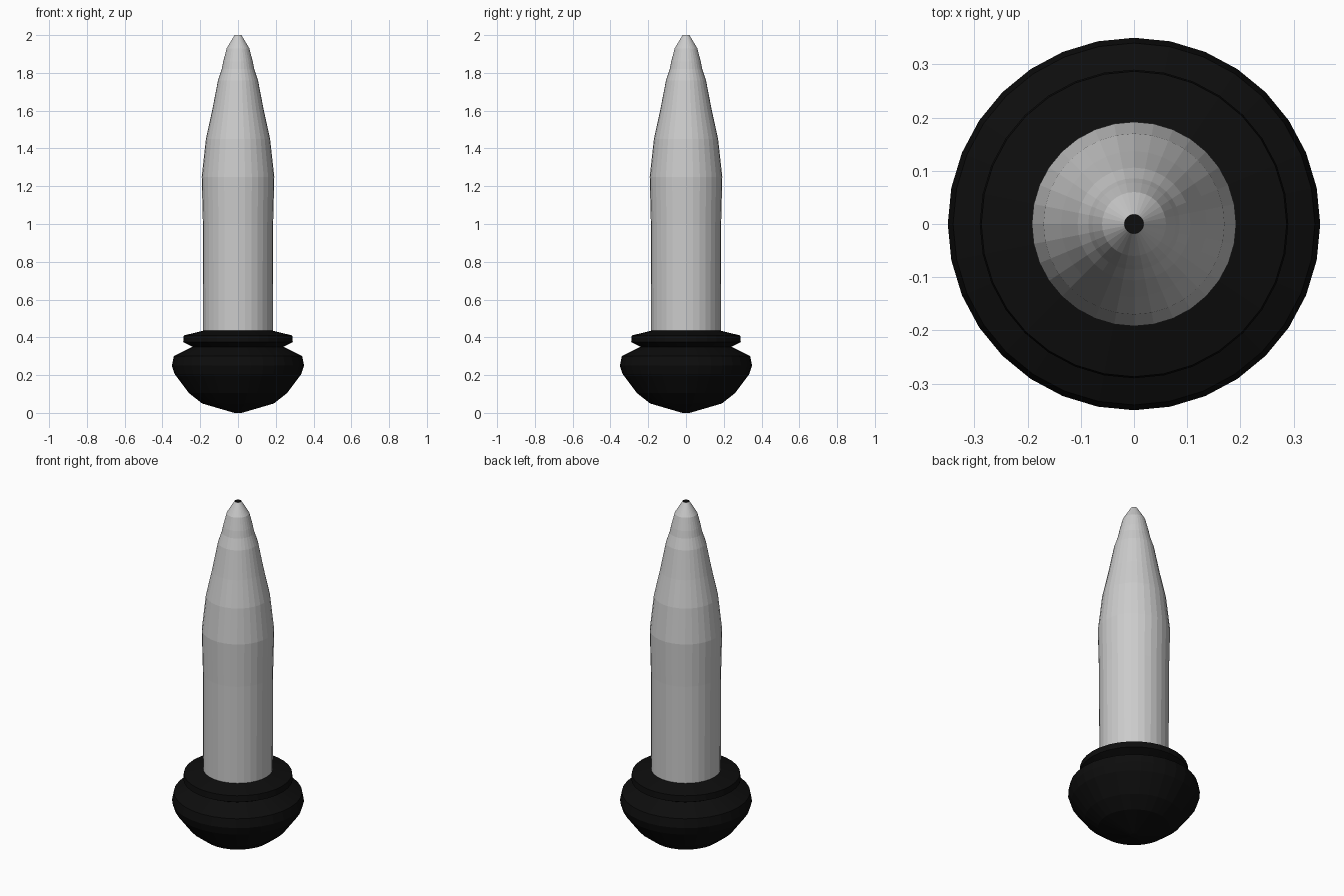
import bpy, bmesh, math

if "Cube" in bpy.data.objects:
    bpy.data.objects.remove(bpy.data.objects["Cube"])

SIDES = 32


def lathe(name, profile, mat=None, cap_top=False, cap_bottom=False):
    """Spin a (radius, height) profile around z with flat faces."""
    bm = bmesh.new()
    rings = []
    for r, z in profile:
        rings.append([bm.verts.new((r * math.cos(2 * math.pi * i / SIDES),
                                    r * math.sin(2 * math.pi * i / SIDES), z))
                      for i in range(SIDES)])
    for a, b in zip(rings, rings[1:]):
        for i in range(SIDES):
            j = (i + 1) % SIDES
            bm.faces.new((a[i], a[j], b[j], b[i]))
    if cap_bottom:
        bm.faces.new(rings[0][::-1])
    if cap_top:
        bm.faces.new(rings[-1])
    mesh = bpy.data.meshes.new(name)
    bm.to_mesh(mesh)
    bm.free()
    if mat:
        mesh.materials.append(mat)
    obj = bpy.data.objects.new(name, mesh)
    bpy.context.collection.objects.link(obj)
    return obj


black = bpy.data.materials.new("black")
black.diffuse_color = (0.004, 0.004, 0.004, 1)
black.use_nodes = True
black.node_tree.nodes["Principled BSDF"].inputs["Base Color"].default_value = black.diffuse_color

# Rounded base knob with a grooved collar
base = lathe("base_knob", [
    (0.02, 0.0), (0.19, 0.05), (0.26, 0.105), (0.335, 0.205), (0.35, 0.25),
    (0.34, 0.30), (0.24, 0.35), (0.29, 0.375), (0.287, 0.41), (0.184, 0.435)],
    black, cap_bottom=True)

# Tapered body
body = lathe("body", [
    (0.184, 0.435), (0.186, 1.0), (0.192, 1.25), (0.17, 1.45), (0.137, 1.6),
    (0.106, 1.76), (0.086, 1.82), (0.078, 1.86), (0.06, 1.93), (0.018, 2.0)])

# Dark tip disc closing the nose
tip = lathe("tip", [(0.0175, 1.998), (0.018, 2.0)], black, cap_top=True)
